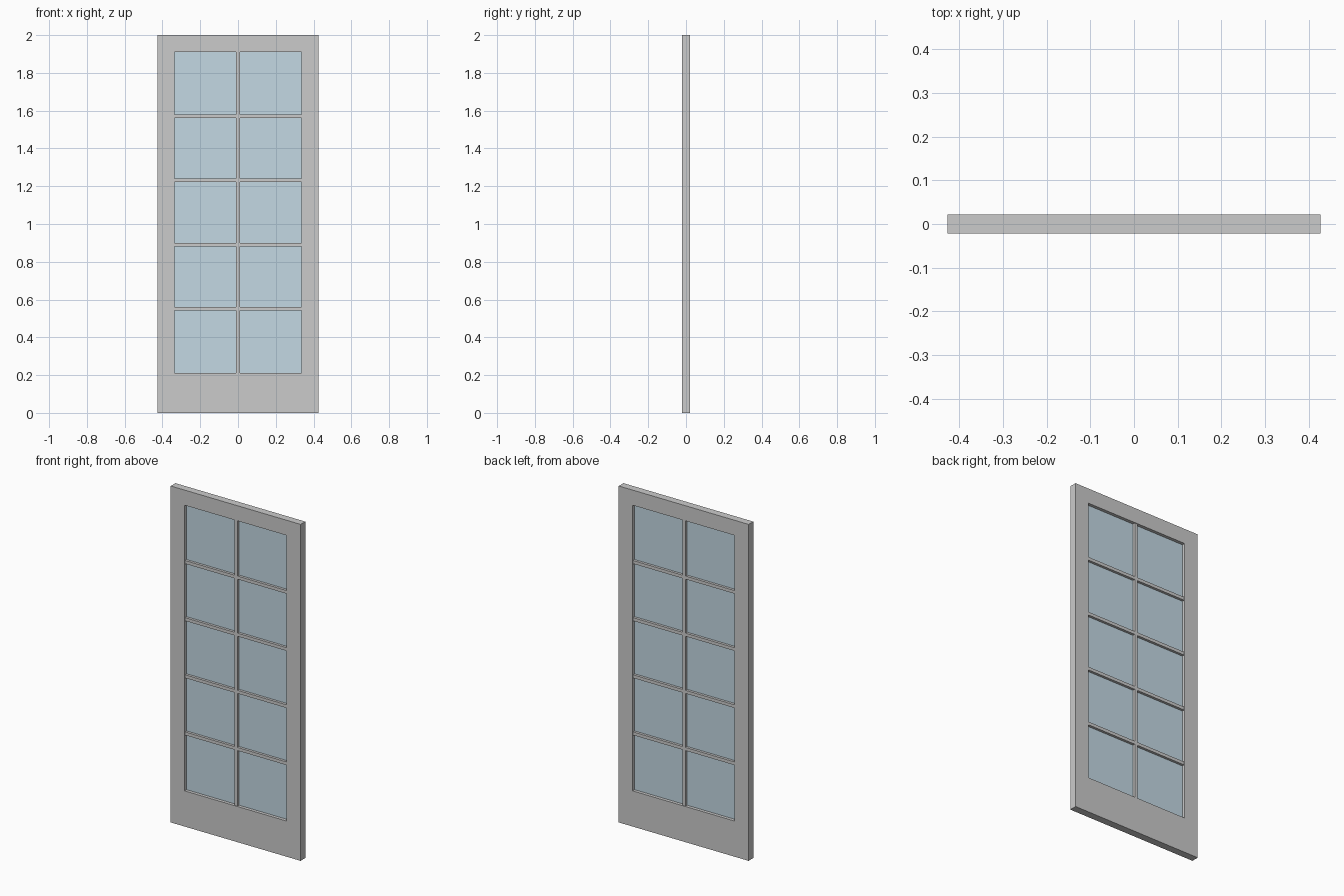
import bpy

if "Cube" in bpy.data.objects:
    bpy.data.objects.remove(bpy.data.objects["Cube"])

W, H, D = 0.427, 2.0, 0.022          # half width, height, half depth of the door
OX, Z0, Z1 = 0.336, 0.212, 1.91      # glazed opening: half width, bottom, top
ROWS, BAR, BAR_D = 5, 0.0095, 0.018  # pane rows, bar half width, bar half depth


def box(name, x0, x1, z0, z1, d, mat=None):
    """Box spanning x0..x1 and z0..z1, with half depth d about y = 0."""
    bpy.ops.mesh.primitive_cube_add(size=1, location=((x0 + x1) / 2, 0, (z0 + z1) / 2))
    ob = bpy.context.object
    ob.name = name
    ob.scale = (x1 - x0, 2 * d, z1 - z0)
    bpy.ops.object.transform_apply(location=False, rotation=False, scale=True)
    if mat:
        ob.data.materials.append(mat)
    return ob


# Door frame: one solid slab with the glazed opening cut through
frame = box("door_frame", -W, W, 0, H, D)
cutter = box("opening_cutter", -OX, OX, Z0, Z1, 0.1)
cutter.hide_render = True
cut = frame.modifiers.new("opening", 'BOOLEAN')
cut.operation = 'DIFFERENCE'
cut.solver = 'EXACT'
cut.object = cutter
bpy.context.view_layer.objects.active = frame
bpy.ops.object.modifier_apply(modifier=cut.name)
bpy.data.objects.remove(cutter, do_unlink=True)

# Glazing bars: one upright and four crossbars, slightly set back
box("vertical_bar", -BAR, BAR, Z0, Z1, BAR_D)
pitch = (Z1 - Z0) / ROWS
for i in range(1, ROWS):
    z = Z0 + i * pitch
    for side, x0, x1 in (("left", -OX, -BAR), ("right", BAR, OX)):
        box(f"crossbar_{side}_{i}", x0, x1, z - BAR, z + BAR, BAR_D)

# Glass sheet in the middle of the thickness
glass = bpy.data.materials.new("glass")
glass.diffuse_color = (0.55, 0.69, 0.77, 1)
glass.use_nodes = True
glass.node_tree.nodes["Principled BSDF"].inputs["Base Color"].default_value = glass.diffuse_color
box("glass", -OX, OX, Z0, Z1, 0.003, glass)
